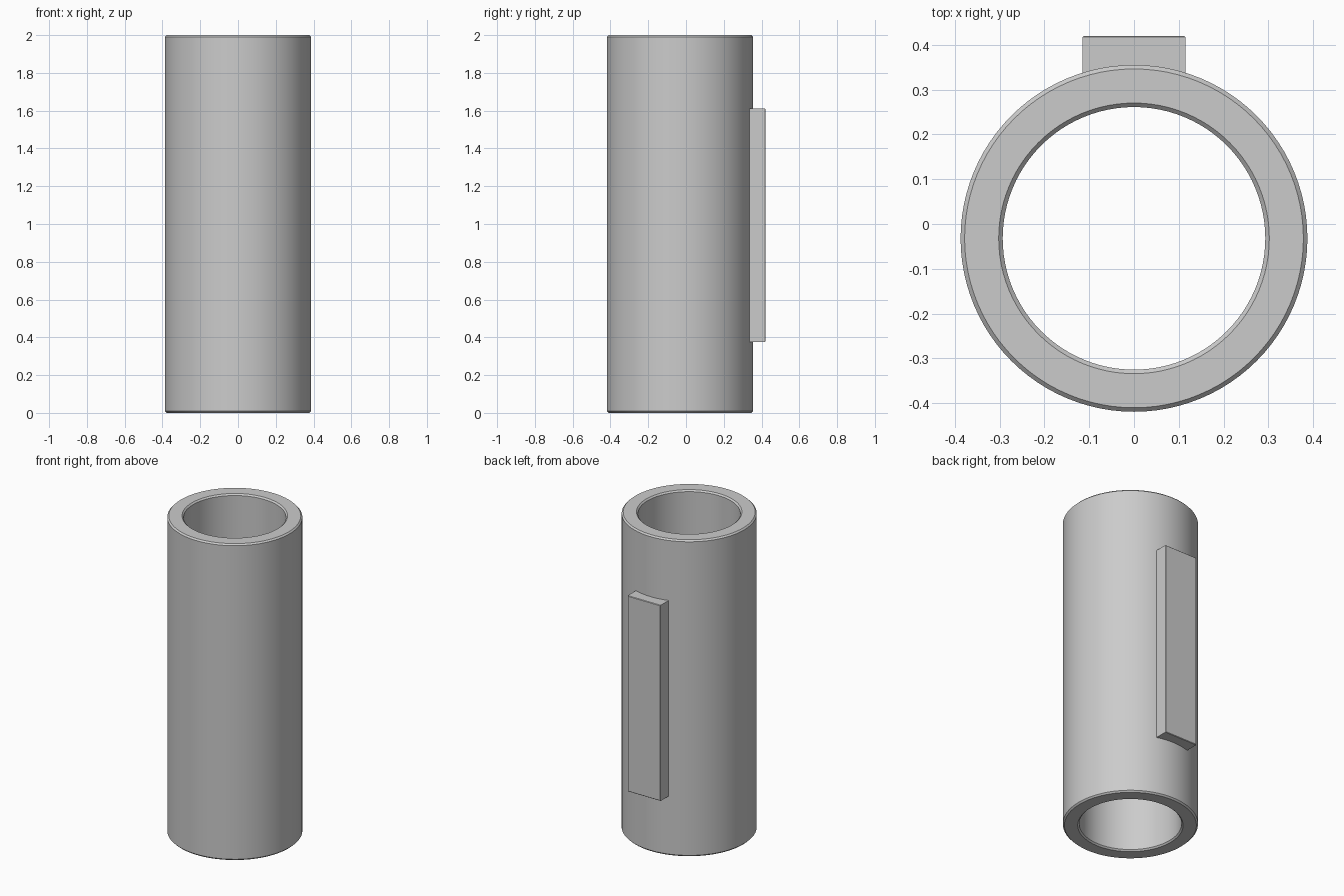
import bpy, bmesh, math
from math import sin, cos, pi

cube = bpy.data.objects.get("Cube")
if cube:
    bpy.data.objects.remove(cube, do_unlink=True)

AXIS_Y = -0.032          # tube axis, offset so the whole model is centred
OUTER, BORE, HEIGHT, CHAMFER = 0.387, 0.293, 2.0, 0.009
SEGMENTS = 96

grey = bpy.data.materials.new("plain_grey")
grey.use_nodes = True
colour = (0.6, 0.6, 0.6, 1)
grey.diffuse_color = colour
grey.node_tree.nodes["Principled BSDF"].inputs["Base Color"].default_value = colour


def finish(name, bm):
    bmesh.ops.recalc_face_normals(bm, faces=bm.faces)
    mesh = bpy.data.meshes.new(name)
    bm.to_mesh(mesh)
    bm.free()
    mesh.materials.append(grey)
    obj = bpy.data.objects.new(name, mesh)
    bpy.context.collection.objects.link(obj)
    bpy.ops.object.select_all(action="DESELECT")
    obj.select_set(True)
    bpy.context.view_layer.objects.active = obj
    bpy.ops.object.shade_smooth_by_angle(angle=math.radians(25))
    return obj


# Tube: chamfered wall section lathed around its axis
c = CHAMFER
section = [(OUTER, c), (OUTER, HEIGHT - c), (OUTER - c, HEIGHT), (BORE + c, HEIGHT),
           (BORE, HEIGHT - c), (BORE, c), (BORE + c, 0), (OUTER - c, 0)]
bm = bmesh.new()
rings = []
for i in range(SEGMENTS):
    a = 2 * pi * i / SEGMENTS
    rings.append([bm.verts.new((r * cos(a), AXIS_Y + r * sin(a), z)) for r, z in section])
for i, ring in enumerate(rings):
    after = rings[(i + 1) % SEGMENTS]
    for j in range(len(section)):
        k = (j + 1) % len(section)
        bm.faces.new((ring[j], after[j], after[k], ring[k]))
finish("tube", bm)

# Back plate: flat outside, curved inside to sit on the tube wall
HALF, BACK, LOW, HIGH, STEPS = 0.115, 0.42, 0.375, 1.612, 12
seat_radius = OUTER - 0.002
spread = math.asin(HALF / seat_radius)
outline = [(HALF, BACK), (-HALF, BACK)]
for i in range(STEPS + 1):
    a = -spread + 2 * spread * i / STEPS
    outline.append((seat_radius * sin(a), AXIS_Y + seat_radius * cos(a)))
bm = bmesh.new()
base = bm.faces.new([bm.verts.new((x, y, LOW)) for x, y in outline])
top = bmesh.ops.extrude_face_region(bm, geom=[base], use_keep_orig=True)
bmesh.ops.translate(bm, vec=(0, 0, HIGH - LOW),
                    verts=[v for v in top["geom"] if isinstance(v, bmesh.types.BMVert)])
# Ease the edges of the flat outer face
rim = [e for e in bm.edges if all(abs(v.co.y - BACK) < 1e-4 for v in e.verts)]
bmesh.ops.bevel(bm, geom=rim, offset=0.003, segments=1, affect="EDGES")
finish("back_plate", bm)
